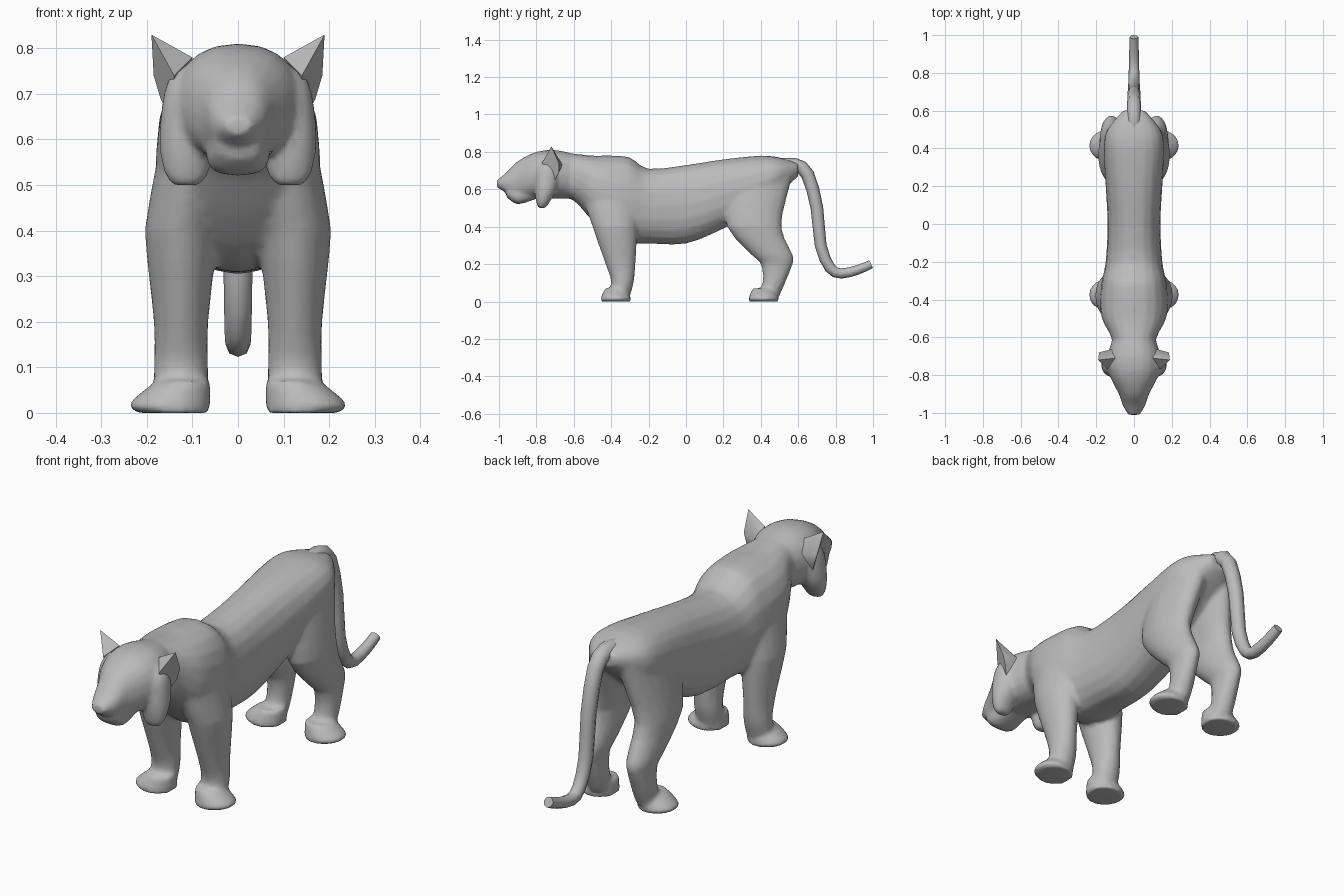
import bpy, bmesh
from math import cos, sin, pi, copysign
from mathutils import Vector

if "Cube" in bpy.data.objects:
    bpy.data.objects.remove(bpy.data.objects["Cube"])

GREY = (.5, .5, .5, 1)
fur = bpy.data.materials.new("grey fur")
fur.use_nodes = True
fur.diffuse_color = GREY
fur.node_tree.nodes["Principled BSDF"].inputs["Base Color"].default_value = GREY


def blend_rows(rows, steps=3):
    """Insert smoothly curved in-between rows among the given key rows."""
    keys = [Vector(row) for row in rows]
    result = []
    for i in range(len(keys) - 1):
        start, end = keys[i], keys[i + 1]
        leave = (end - keys[max(i - 1, 0)]) / 2
        arrive = (keys[min(i + 2, len(keys) - 1)] - start) / 2
        for step in range(steps):
            t = step / steps
            ease = t * t * (3 - 2 * t)
            result.append(start.lerp(end, ease) + leave * t * (1 - t) ** 2
                          - arrive * t * t * (1 - t))
    return result + [keys[-1]]


def swell(value, power):
    """Powers below one push an oval towards a rounded box."""
    return copysign(abs(value) ** power, value)


def loft(bm, rings, sides=20, power=1):
    """Skin closed oval rings, each given as centre and two half axes."""
    loops = []
    for centre, across, along in rings:
        angles = [2 * pi * i / sides for i in range(sides)]
        loops.append([bm.verts.new(Vector(centre) + Vector(across) * swell(cos(angle), power)
                                   + Vector(along) * swell(sin(angle), power))
                      for angle in angles])
    for lower, upper in zip(loops, loops[1:]):
        for i in range(sides):
            j = (i + 1) % sides
            bm.faces.new((lower[i], lower[j], upper[j], upper[i]))
    bm.faces.new(loops[0])
    bm.faces.new(loops[-1])


def lengthwise(bm, rows, power):
    """Central loft from rows of y, underside, top, half width."""
    loft(bm, [((0, y, (low + high) / 2), (width, 0, 0), (0, 0, (high - low) / 2))
              for y, low, high, width in blend_rows(rows)], power=power)


def upright_pair(bm, rows, offset, lean=0):
    """Mirrored lofts from rows of z, front, back, half width; lean pulls the top inward."""
    for side in (1, -1):
        rings = []
        for z, front, back, width in blend_rows(rows):
            x = side * (offset - lean * max(0, z - .4))
            rings.append(((x, (front + back) / 2, z), (width, 0, 0),
                          (0, (back - front) / 2, 0)))
        loft(bm, rings)


def paw_pair(bm, middle):
    """Mirrored flat paws whose outer toes splay sideways."""
    for side in (1, -1):
        loft(bm, [((side * x, middle, z), (width, 0, 0), (0, length, 0))
                  for z, x, width, length in blend_rows(
                      [(0, .14, .08, .08), (.02, .15, .09, .08), (.07, .12, .06, .06)])])


def finish(name, bm):
    """Turn the mesh into a smooth object whose sharp edges stay crisp."""
    bmesh.ops.recalc_face_normals(bm, faces=bm.faces)
    mesh = bpy.data.meshes.new(name)
    bm.to_mesh(mesh)
    bm.free()
    mesh.materials.append(fur)
    obj = bpy.data.objects.new(name, mesh)
    bpy.context.collection.objects.link(obj)
    bpy.ops.object.select_all(action="DESELECT")
    obj.select_set(True)
    bpy.context.view_layer.objects.active = obj
    bpy.ops.object.shade_smooth_by_angle(angle=1)
    return obj


# Torso and neck
bm = bmesh.new()
lengthwise(bm, [(-.7, .57, .79, .1), (-.6, .54, .79, .12), (-.5, .43, .78, .17),
                (-.4, .34, .78, .18), (-.3, .31, .77, .17), (-.2, .31, .71, .15),
                (0, .31, .73, .14), (.2, .39, .76, .15), (.4, .5, .78, .16),
                (.5, .58, .77, .14), (.6, .67, .74, .06)], power=.85)
# Front legs
upright_pair(bm, [(.03, -.43, -.3, .06), (.1, -.4, -.28, .06), (.2, -.43, -.27, .06),
                  (.4, -.5, -.26, .08), (.6, -.55, -.26, .08), (.75, -.43, -.3, .04)],
             offset=.125, lean=.2)
paw_pair(bm, -.375)
# Hind legs with bent hocks
upright_pair(bm, [(.03, .37, .5, .05), (.1, .41, .53, .05), (.2, .4, .57, .05),
                  (.25, .35, .57, .06), (.4, .22, .51, .07), (.6, .21, .55, .08),
                  (.7, .3, .57, .07), (.75, .35, .5, .04)], offset=.12, lean=.2)
paw_pair(bm, .415)
# Head, then muzzle with chin, then cheek ruffs
lengthwise(bm, [(-1.01, .61, .65, .03), (-.96, .58, .69, .06), (-.9, .55, .75, .08),
                (-.8, .55, .8, .13), (-.7, .55, .81, .14), (-.6, .55, .79, .11)], power=.9)
lengthwise(bm, [(-.96, .56, .63, .05), (-.9, .52, .63, .07), (-.8, .55, .65, .07)],
           power=.7)
upright_pair(bm, [(.5, -.79, -.75, .03), (.53, -.8, -.73, .05), (.6, -.81, -.69, .06),
                  (.7, -.8, -.68, .05), (.75, -.76, -.7, .03)], offset=.113)
# Melt all of these into one skin
body = finish("body_head_and_legs", bm)
remesh = body.modifiers.new("blend", "REMESH")
remesh.mode = "VOXEL"
remesh.voxel_size = .01
remesh.use_smooth_shade = True
soften = body.modifiers.new("soften", "SMOOTH")
soften.factor = .5
soften.iterations = 5
body.modifiers.new("reduce", "DECIMATE").ratio = .3

# Pointed ears: tip, inner root, front root, lower root, outer rim, back
for name, side in (("left_ear", 1), ("right_ear", -1)):
    bm = bmesh.new()
    for x, y, z in [(.19, -.72, .83), (.1, -.71, .78), (.14, -.77, .74),
                    (.15, -.7, .65), (.185, -.68, .74), (.17, -.68, .69),
                    (.11, -.66, .73)]:
        bm.verts.new((side * x, y, z))
    bmesh.ops.convex_hull(bm, input=bm.verts)
    finish(name, bm)

# Tail swept along a hanging path of y, z and tapered towards the tip
path = blend_rows([(.47, .72), (.58, .73), (.65, .68), (.7, .5), (.72, .3), (.77, .18),
                   (.83, .15), (.92, .17), (.99, .2)], steps=2)
sideways = Vector((1, 0, 0))
rings = []
for i, point in enumerate(path):
    heading = path[min(i + 1, len(path) - 1)] - path[max(i - 1, 0)]
    radius = .04 - .018 * i / len(path)
    upward = Vector((0, *heading)).normalized().cross(sideways)
    rings.append(((0, *point), sideways * radius, upward * radius))
bm = bmesh.new()
loft(bm, rings, sides=8)
finish("tail", bm)
